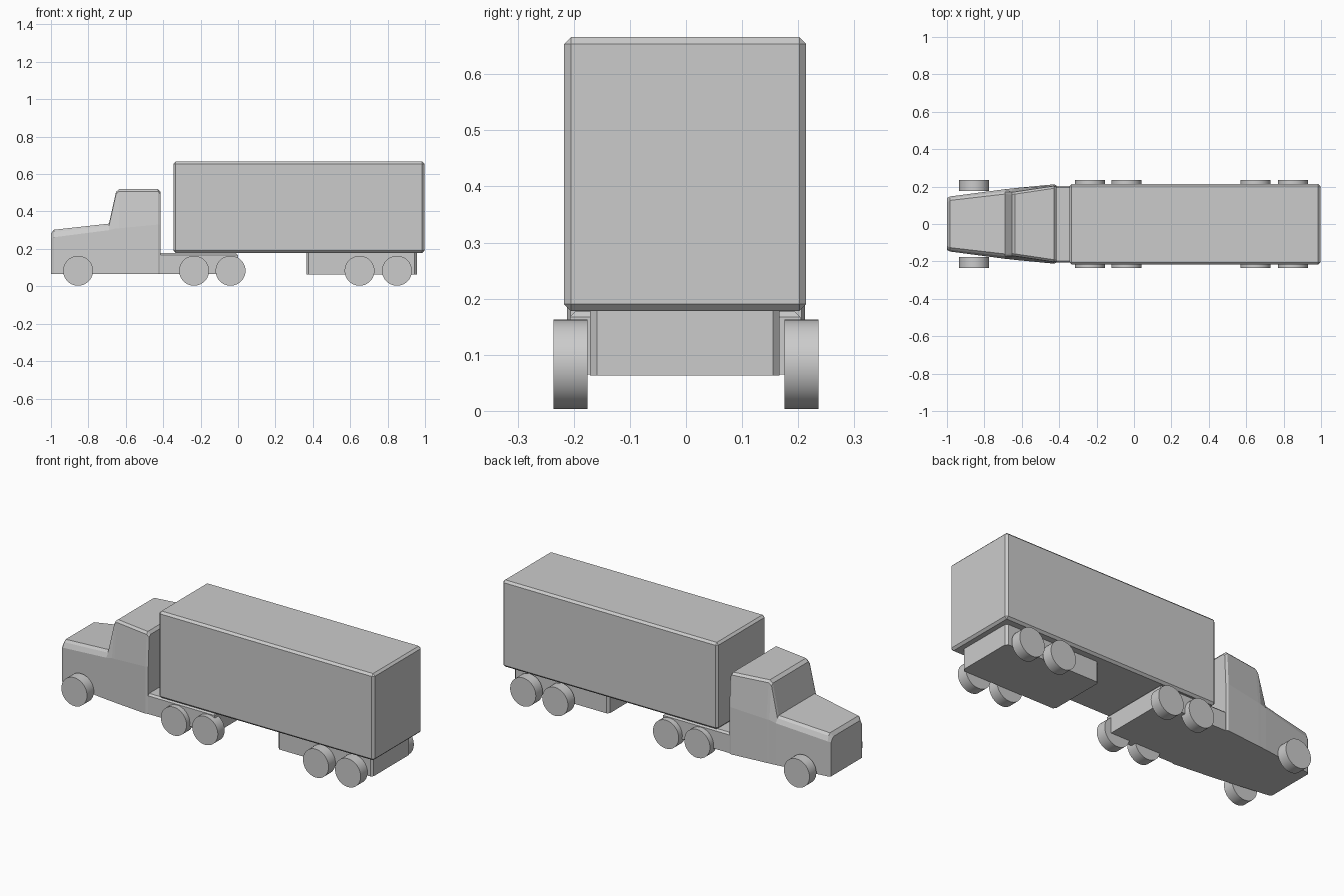
import bpy, bmesh, math

if "Cube" in bpy.data.objects:
    bpy.data.objects.remove(bpy.data.objects["Cube"])


def add_mesh(name, bm):
    bmesh.ops.recalc_face_normals(bm, faces=bm.faces)
    me = bpy.data.meshes.new(name)
    bm.to_mesh(me)
    bm.free()
    ob = bpy.data.objects.new(name, me)
    bpy.context.collection.objects.link(ob)
    return ob


def box(name, x, y, z, chamfer, keep=lambda e: True):
    """Box between the given ranges with chamfered edges."""
    bm = bmesh.new()
    bmesh.ops.create_cube(bm, size=1)
    for v in bm.verts:
        for i, (lo, hi) in enumerate((x, y, z)):
            v.co[i] = hi if v.co[i] > 0 else lo
    edges = [e for e in bm.edges if keep(e)]
    bmesh.ops.bevel(bm, geom=edges, offset=chamfer, segments=1, affect='EDGES')
    return add_mesh(name, bm)


def vertical(e):
    return abs(e.verts[0].co.z - e.verts[1].co.z) > 0.01


def wheel(name, x, y):
    bpy.ops.mesh.primitive_cylinder_add(vertices=40, radius=0.08, depth=0.061,
                                        location=(x, y, 0.083),
                                        rotation=(math.pi / 2, 0, 0))
    bpy.context.object.name = name
    bpy.ops.object.shade_smooth_by_angle(angle=math.radians(35))


# Trailer box and the wheel carrier below it
box("trailer_box", (-0.345, 0.997), (-0.217, 0.214), (0.178, 0.666), 0.012)
box("trailer_wheel_carrier", (0.365, 0.957), (-0.171, 0.167), (0.063, 0.182),
    0.012, vertical)

# Cab: sections along x, each (x, belt height, half width, top height, top half width)
stations = [
    (-1.000, 0.255, 0.138, 0.282, 0.128),
    (-0.985, 0.262, 0.147, 0.302, 0.138),
    (-0.690, 0.300, 0.186, 0.335, 0.172),
    (-0.652, 0.310, 0.190, 0.505, 0.170),
    (-0.635, 0.310, 0.192, 0.520, 0.172),
    (-0.428, 0.330, 0.212, 0.520, 0.203),
    (-0.415, 0.330, 0.206, 0.505, 0.198),
]
bm = bmesh.new()
rings = []
for x, belt, w, top, wt in stations:
    half = [(w, 0.065), (w, belt), (wt, top - 0.012), (wt - 0.012, top)]
    ring = half + [(-y, z) for y, z in reversed(half)]
    rings.append([bm.verts.new((x, y, z)) for y, z in ring])
n = len(rings[0])
for a, b in zip(rings, rings[1:]):
    for i in range(n):
        j = (i + 1) % n
        bm.faces.new((a[i], a[j], b[j], b[i]))
bm.faces.new(rings[0])
bm.faces.new(rings[-1])
add_mesh("cab", bm)

# Tractor chassis behind the cab
box("tractor_chassis", (-0.43, 0.0), (-0.207, 0.204), (0.065, 0.177), 0.01,
    lambda e: all(v.co.z > 0.1 for v in e.verts))

# Wheels, one pair per axle
for axle, x in (("front", -0.855), ("drive_1", -0.235), ("drive_2", -0.04),
                ("trailer_1", 0.65), ("trailer_2", 0.85)):
    for side, s in (("right", -1), ("left", 1)):
        wheel(f"{axle}_wheel_{side}", x, s * 0.206)
